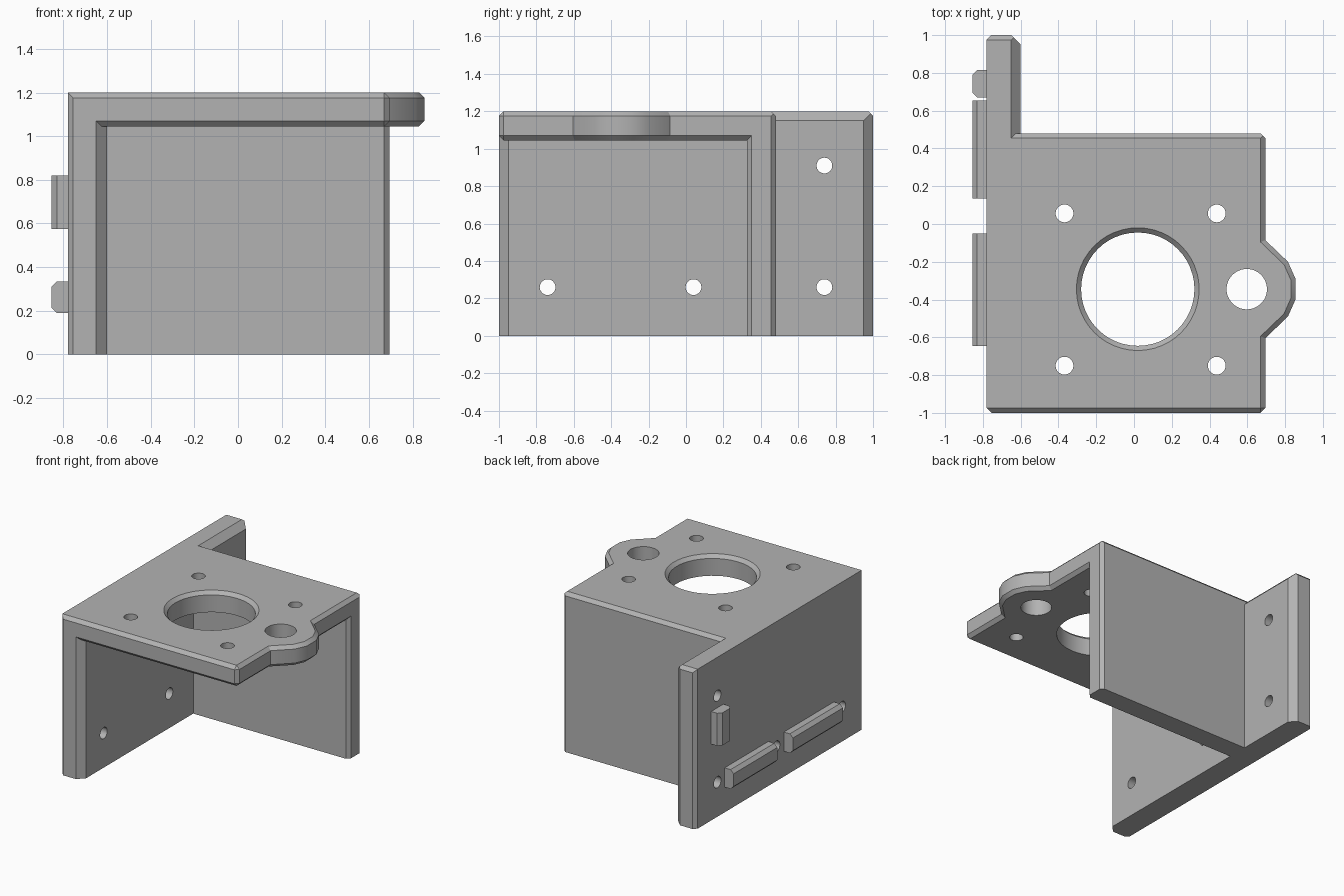
import bpy
import bmesh
import math
from mathutils import Vector, Matrix

cube = bpy.data.objects.get("Cube")
if cube:
    bpy.data.objects.remove(cube)

grey = bpy.data.materials.new("plain_grey")
grey.use_nodes = True
GREY = (0.45, 0.45, 0.45, 1)
grey.diffuse_color = GREY
grey.node_tree.nodes["Principled BSDF"].inputs["Base Color"].default_value = GREY

C = 0.025   # standard chamfer


def make(name, bm):
    bmesh.ops.recalc_face_normals(bm, faces=bm.faces)
    mesh = bpy.data.meshes.new(name)
    bm.to_mesh(mesh)
    bm.free()
    obj = bpy.data.objects.new(name, mesh)
    mesh.materials.append(grey)
    bpy.context.collection.objects.link(obj)
    return obj


def box(name, lo, hi, chamfers):
    """Box whose edges, named by diagonal direction, are planed off."""
    bm = bmesh.new()
    lo, hi = Vector(lo), Vector(hi)
    mid, half = (lo + hi) / 2, (hi - lo) / 2
    bmesh.ops.create_cube(bm, size=2, matrix=Matrix.Translation(mid) @ Matrix.Diagonal((*half, 1)))
    for direction, size in chamfers:
        n = Vector(direction)
        corner = mid + half * n
        bmesh.ops.bisect_plane(bm, geom=bm.verts[:] + bm.edges[:] + bm.faces[:],
                               plane_co=corner - n * size / 2, plane_no=n, clear_outer=True)
        bmesh.ops.holes_fill(bm, edges=[e for e in bm.edges if e.is_boundary])
    return make(name, bm)


def drill(name, centre, r1, depth, axis="Z", r2=None):
    bm = bmesh.new()
    turn = Matrix.Rotation(math.pi / 2, 4, "Y") if axis == "X" else Matrix()
    bmesh.ops.create_cone(bm, cap_ends=True, segments=48, radius1=r1, radius2=r2 or r1,
                          depth=depth, matrix=Matrix.Translation(centre) @ turn)
    return make(name, bm)


def combine(target, others, operation):
    for other in others:
        mod = target.modifiers.new("join", "BOOLEAN")
        mod.operation, mod.solver, mod.object = operation, "EXACT", other
    deps = bpy.context.evaluated_depsgraph_get()
    mesh = bpy.data.meshes.new_from_object(target.evaluated_get(deps))
    target.modifiers.clear()
    target.data = mesh
    for other in others:
        bpy.data.objects.remove(other)


# Tall side plate
bracket = box("motor_bracket", (-0.78, -1, 0), (-0.6, 1, 1.2), [
    ((1, -1, 0), 0.05), ((1, 1, 0), 0.05), ((1, 0, 1), 0.05),
    ((-1, -1, 0), C), ((-1, 1, 0), C), ((0, -1, 1), C), ((0, 1, 1), C)])

# Back wall
wall = box("back_wall", (-0.7, 0.325, 0), (0.695, 0.48, 1.2), [
    ((1, -1, 0), C), ((1, 1, 0), C), ((0, 1, 1), C), ((1, 0, 1), C)])

# Top plate with a rounded ear on its left edge
ear = [(0.695, -0.605), (0.78, -0.52), (0.815, -0.49), (0.855, -0.40),
       (0.855, -0.29), (0.815, -0.20), (0.78, -0.17), (0.695, -0.085)]
ear = [p for p in ear if p[0] != 0.78]
outline = [(-0.7, -1), (0.695, -1)] + ear + [(0.695, 0.48), (-0.7, 0.48)]
bm = bmesh.new()
face = bm.faces.new([bm.verts.new((x, y, 1.045)) for x, y in outline])
ext = bmesh.ops.extrude_face_region(bm, geom=[face])["geom"]
bmesh.ops.translate(bm, vec=(0, 0, 0.155), verts=[v for v in ext if isinstance(v, bmesh.types.BMVert)])
bmesh.ops.recalc_face_normals(bm, faces=bm.faces)
rim = []
for e in bm.edges:
    a, b = e.verts
    m = (a.co + b.co) / 2
    upright = abs(a.co.z - b.co.z) > 0.1
    if m.x > -0.69 and (not upright or (m.x < 0.7 and abs(m.y + 0.345) > 0.4)):
        rim.append(e)
bmesh.ops.bevel(bm, geom=rim, offset=C, offset_type="OFFSET", segments=1,
                profile=0.5, affect="EDGES", clamp_overlap=False)
plate = make("top_plate", bm)

# Locating ribs on the outer side
ribs = [box("rib", (-0.855, y0, z0), (-0.76, y1, z1), [((-1, *d), C), ((-1, -d[0], -d[1]), C)])
        for y0, y1, z0, z1, d in [(-0.645, -0.05, 0.19, 0.335, (0, 1)),
                                  (0.135, 0.655, 0.19, 0.335, (0, 1)),
                                  (0.67, 0.815, 0.575, 0.82, (1, 0))]]
combine(bracket, [plate, wall] + ribs, "UNION")

# Shaft hole with chamfered mouth, ear hole, motor screw holes, side screw holes
cutters = [drill("shaft_hole", (0.02, -0.345, 1.1), 0.3, 0.4),
           drill("shaft_mouth", (0.02, -0.345, 1.2), 0.3, 0.05, r2=0.35),
           drill("ear_hole", (0.597, -0.345, 1.1), 0.107, 0.4)]
cutters += [drill("motor_screw", (0.035 + sx * 0.403, -0.347 + sy * 0.403, 1.1), 0.047, 0.4)
            for sx in (-1, 1) for sy in (-1, 1)]
cutters += [drill("side_screw", (-0.69, y, z), 0.042, 0.5, "X")
            for y, z in [(-0.74, 0.26), (0.04, 0.26), (0.74, 0.26), (0.74, 0.91)]]
combine(bracket, cutters, "DIFFERENCE")

bracket.select_set(True)
bpy.context.view_layer.objects.active = bracket
bpy.ops.object.shade_smooth_by_angle(angle=math.radians(30))
